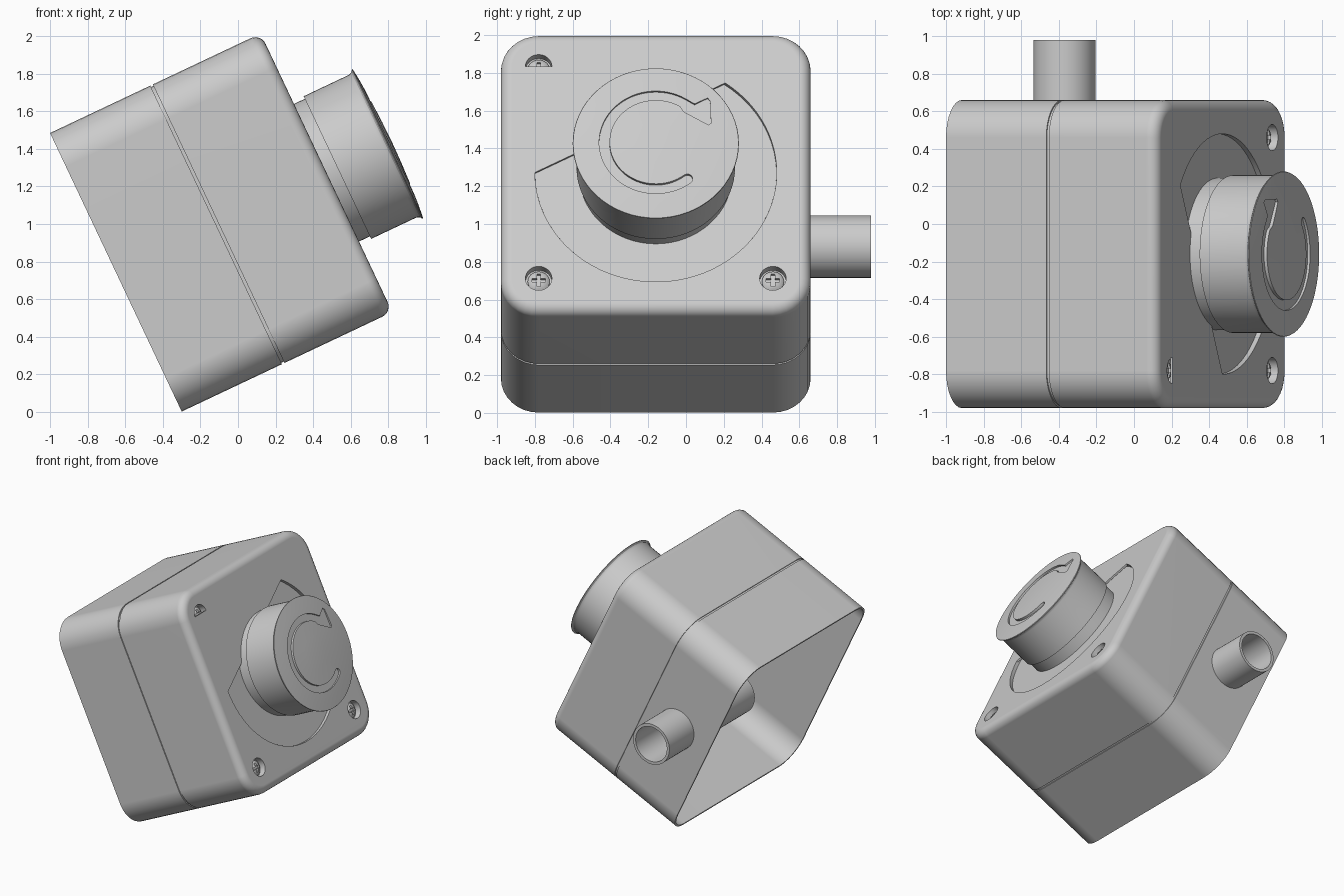
import bpy, bmesh
from math import sin, cos, pi, radians
from mathutils import Matrix

if "Cube" in bpy.data.objects:
    bpy.data.objects.remove(bpy.data.objects["Cube"])

# Tilted frame: local x = world y, local y = up the front face, local z = out of the front
T = radians(25.3)
FRAME = Matrix(((0, -sin(T), cos(T), -0.65),
                (1, 0, 0, -0.16),
                (0, cos(T), sin(T), 0.743),
                (0, 0, 0, 1)))
# Frame of the cable pipe, whose axis is world y
PIPE = Matrix.Translation((-0.37, 0, 0.88)) @ Matrix.Rotation(-pi / 2, 4, 'X')
FRONT = 1.24


def finish(name, bm, frame=FRAME, recalc=False):
    bmesh.ops.remove_doubles(bm, verts=bm.verts, dist=1e-5)
    if recalc:
        bmesh.ops.recalc_face_normals(bm, faces=bm.faces)
    me = bpy.data.meshes.new(name)
    bm.to_mesh(me)
    bm.free()
    ob = bpy.data.objects.new(name, me)
    bpy.context.collection.objects.link(ob)
    ob.matrix_world = frame
    return ob


def loft(name, loops, caps=True, frame=FRAME):
    bm = bmesh.new()
    rings = [[bm.verts.new(p) for p in lp] for lp in loops]
    for a, b in zip(rings, rings[1:]):
        for i in range(len(a)):
            j = (i + 1) % len(a)
            bm.faces.new((a[i], a[j], b[j], b[i]))
    if caps:
        bm.faces.new(rings[0])
        bm.faces.new(rings[-1])
    return finish(name, bm, frame, recalc=True)


def prism(name, pts, z0, z1, frame=FRAME):
    return loft(name, [[(x, y, z) for x, y in pts] for z in (z0, z1)], frame=frame)


def arc(r, a0, a1, n, cx=0, cy=0):
    return [(cx + r * cos(radians(a0 + (a1 - a0) * i / n)),
             cy + r * sin(radians(a0 + (a1 - a0) * i / n))) for i in range(n + 1)]


def lathe(name, profile, cx=0, cy=0, n=64, frame=FRAME):
    bm = bmesh.new()
    rings = []
    for r, z in profile:
        if r == 0:
            rings.append([bm.verts.new((cx, cy, z))] * n)
        else:
            rings.append([bm.verts.new((cx + r * cos(2 * pi * i / n), cy + r * sin(2 * pi * i / n), z))
                          for i in range(n)])
    for a, b in zip(rings, rings[1:]):
        for i in range(n):
            j = (i + 1) % n
            bm.faces.new(list(dict.fromkeys((a[i], a[j], b[j], b[i]))))
    return finish(name, bm, frame)


def cut(ob, cutter):
    bpy.context.view_layer.update()
    m = ob.modifiers.new("cut", 'BOOLEAN')
    m.operation, m.solver, m.object = 'DIFFERENCE', 'EXACT', cutter
    bpy.context.view_layer.objects.active = ob
    bpy.ops.object.modifier_apply(modifier=m.name)
    bpy.data.objects.remove(cutter)


def rounded_square(inset, z, half=0.82, rad=0.2):
    h, r = half - inset, rad - inset
    c = h - r
    pts = []
    for k, (sx, sy) in enumerate(((1, 1), (-1, 1), (-1, -1), (1, -1))):
        pts += arc(r, 90 * k, 90 * k + 90, 8, sx * c, sy * c)
    return [(x, y, z) for x, y in pts]


# Housing: thin open-backed shell with seam groove and rounded front edge
R, t = 0.06, 0.014
steps = [(R - R * sin(a * pi / 12), FRONT - R + R * cos(a * pi / 12)) for a in range(7)]
steps += [(0, 0.605), (0.008, 0.605), (0.008, 0.59), (0, 0.59), (0, 0), (t, 0), (t, FRONT - R)]
steps += [(R - (R - t) * cos(a * pi / 8), FRONT - R + (R - t) * sin(a * pi / 8)) for a in range(1, 5)]
housing = loft("housing", [rounded_square(i, z) for i, z in steps])

# Openings: dial recess bounded by a chord, screw holes (one half covered), pipe hole
cut(housing, prism("cutter", arc(0.64, -180, 55, 56), 1.15, 1.4))
S = 0.62
for sx, sy, sweep in ((-1, -1, 360), (1, -1, 360), (-1, 1, 180)):
    pts = arc(0.07, 0, sweep, 32, sx * S, sy * S)
    cut(housing, prism("cutter", pts[:-1] if sweep == 360 else pts, 1.15, 1.4))
cut(housing, prism("cutter", arc(0.15, 0, 360, 32)[:-1], 0.5, 0.8, PIPE))

# Dial recess floor and wall
parts = [housing, lathe("dial_recess", [(0.64, FRONT - 0.001), (0.64, 1.212), (0, 1.212)])]

# Screws in their cups
a, b = 0.036, 0.01
cross = [(a, b), (b, b), (b, a), (-b, a), (-b, b), (-a, b),
         (-a, -b), (-b, -b), (-b, -a), (b, -a), (b, -b), (a, -b)]
for i, (sx, sy) in enumerate(((-1, -1), (1, -1), (-1, 1), (1, 1))):
    x, y = sx * S, sy * S
    parts.append(lathe(f"screw_cup_{i}", [(0.07, FRONT - 0.001), (0.07, 1.19), (0, 1.19)], x, y, 32))
    screw = lathe(f"screw_{i}", [(0, 1.185), (0.058, 1.185), (0.058, 1.2), (0.045, 1.212),
                                 (0.025, 1.218), (0, 1.22)], x, y, 32)
    cut(screw, prism("cutter", [(x + p, y + q) for p, q in cross], 1.198, 1.3))
    parts.append(screw)

# Push button with flared lip and shallow domed top
button = lathe("button", [(0, 1.205), (0.405, 1.205), (0.405, 1.304), (0.42, 1.304), (0.42, 1.57),
                          (0.427, 1.588), (0.44, 1.598), (0.438, 1.602), (0.36, 1.61), (0.24, 1.618),
                          (0.12, 1.623), (0, 1.625)])
# Engraved turning arrow
end = radians(308)
arrow = arc(0.30, 58, 308, 48)
arrow += arc(0.0275, 308, 488, 8, 0.2725 * cos(end), 0.2725 * sin(end))[1:-1]
arrow += arc(0.245, 308, 58, 48)
arrow += [(0.142, 0.185), (0.152, 0.174), (0.278, 0.102), (0.292, 0.112),
          (0.288, 0.246), (0.274, 0.262), (0.205, 0.225)]
cut(button, prism("cutter", arrow, 1.6, 1.7))
parts.append(button)

# Cable pipe running through the side wall
parts.append(lathe("cable_pipe", [(0.165, -0.13), (0.165, 0.98), (0.142, 0.98), (0.142, -0.13),
                                  (0.165, -0.13)], n=48, frame=PIPE))

for ob in parts:
    bpy.ops.object.select_all(action='DESELECT')
    ob.select_set(True)
    bpy.context.view_layer.objects.active = ob
    bpy.ops.object.shade_smooth_by_angle(angle=radians(30))
    w = ob.modifiers.new("weighted_normals", 'WEIGHTED_NORMAL')
    w.keep_sharp = True
